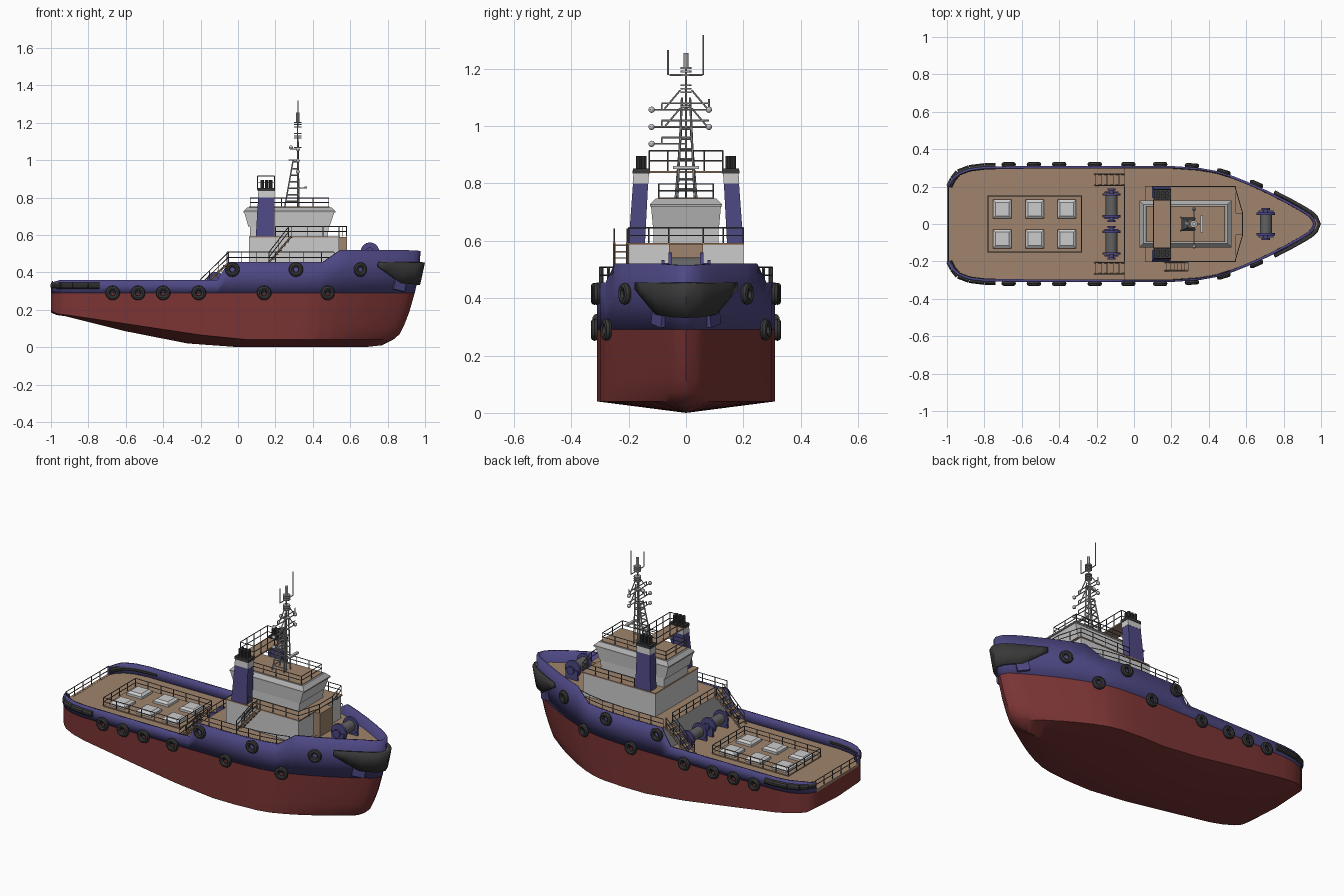
import bpy, bmesh, math
from mathutils import Vector, Matrix

if "Cube" in bpy.data.objects:
    bpy.data.objects.remove(bpy.data.objects["Cube"])

def material(name, rgb):
    m = bpy.data.materials.new(name)
    m.diffuse_color = (*rgb, 1)
    m.use_nodes = True
    m.node_tree.nodes["Principled BSDF"].inputs["Base Color"].default_value = m.diffuse_color
    return m

RED = material("red", (.2, .035, .035))
BLUE = material("blue", (.075, .065, .23))
DECK = material("deck_brown", (.35, .23, .15))
DARK = material("rubber", (.04, .04, .04))
STEEL = material("dark_steel", (.12, .12, .12))
GLASS = material("window_grey", (.42, .42, .42))

def finish(bm, name, mat=None, smooth=False):
    me = bpy.data.meshes.new(name)
    bm.to_mesh(me)
    bm.free()
    ob = bpy.data.objects.new(name, me)
    bpy.context.collection.objects.link(ob)
    if mat:
        me.materials.append(mat)
    if smooth:
        bpy.ops.object.select_all(action='DESELECT')
        ob.select_set(True)
        bpy.context.view_layer.objects.active = ob
        bpy.ops.object.shade_smooth_by_angle(angle=math.radians(30))
    return ob

def lerp(table, x):
    if x <= table[0][0]:
        return table[0][1]
    for (a, p), (b, q) in zip(table, table[1:]):
        if x <= b:
            return p + (q - p) * (x - a) / (b - a)
    return table[-1][1]

# Hull lines: half breadth, sheer, keel, chine, stem rake
BEAM = [(-1, .2), (-.98, .24), (-.94, .275), (-.88, .298), (-.8, .308), (-.5, .31), (.2, .31), (.35, .3),
        (.45, .283), (.55, .252), (.65, .213), (.75, .168), (.85, .118), (.92, .08), (.96, .056), (.985, .034), (1, 0)]
SHEER = [(-1, .345), (-.95, .36), (-.11, .36), (-.05, .455), (.46, .455), (.56, .52), (.9, .52), (1, .515)]
KEEL = [(-1, .185), (-.97, .172), (-.92, .165), (-.6, .085), (-.27, .02), (-.05, .004), (0, 0), (.9, 0), (1, .01)]
CHINE = [(-1, .195), (-.97, .178), (-.9, .17), (-.6, .125), (-.2, .065), (.05, .04), (1, .04)]
STEM = [(0, .74), (.02, .8), (.06, .86), (.15, .905), (.29, .945), (.45, .982), (.52, .975)]
US = sorted({u for t in (BEAM, SHEER, KEEL, CHINE) for u, _ in t})

def hull_pt(u, z, s, k=1.0, inset=0.0):
    x = u if u < .3 else .3 + (u - .3) * (lerp(STEM, z) - .3) / .7
    return Vector((x, s * k * max(lerp(BEAM, u) - inset, 0), z))

def around(us, f):
    # path from -y side round the bow to +y side
    left = [f(u, -1) for u in us]
    right = [f(u, 1) for u in reversed(us)]
    return left + (right[1:] if us[-1] == 1 else right)

def shell(name, us, rows, mat, thick=0, off=-1, cap=False):
    bm = bmesh.new()
    grid = [[bm.verts.new(p) for p in around(us, lambda u, s: hull_pt(u, fz(u), s, k))] for fz, k in rows]
    for a, b in zip(grid, grid[1:]):
        for i in range(len(a) - 1):
            bm.faces.new((a[i], a[i + 1], b[i + 1], b[i]))
    if cap:
        bm.faces.new([r[0] for r in grid] + [r[-1] for r in reversed(grid)])
    bmesh.ops.remove_doubles(bm, verts=bm.verts, dist=1e-5)
    ob = finish(bm, name, mat, True)
    if thick:
        m = ob.modifiers.new("thickness", 'SOLIDIFY')
        m.thickness, m.offset = thick, off
    return ob

def stack(name, secs, mat=None):
    # loft of rectangles (x0, x1, y0, y1, z)
    bm = bmesh.new()
    rings = [[bm.verts.new(p) for p in ((a, c, z), (b, c, z), (b, d, z), (a, d, z))] for a, b, c, d, z in secs]
    for p, q in zip(rings, rings[1:]):
        for i in range(4):
            j = (i + 1) % 4
            bm.faces.new((p[i], p[j], q[j], q[i]))
    bm.faces.new(rings[0])
    bm.faces.new(rings[-1])
    bmesh.ops.recalc_face_normals(bm, faces=bm.faces)
    return finish(bm, name, mat)

def box(name, x0, x1, y0, y1, z0, z1, mat=None):
    return stack(name, [(x0, x1, y0, y1, z0), (x0, x1, y0, y1, z1)], mat)

def bars(name, segs, r, mat=None, sides=6):
    bm = bmesh.new()
    for a, b in segs:
        a, b = Vector(a), Vector(b)
        d = b - a
        m = Matrix.Translation((a + b) / 2) @ d.to_track_quat('Z', 'Y').to_matrix().to_4x4()
        bmesh.ops.create_cone(bm, cap_ends=True, segments=sides, radius1=r, radius2=r, depth=d.length, matrix=m)
    return finish(bm, name, mat, sides > 8)

def rail(name, path, h, step=.08, r=.0025):
    segs, up = [], Vector((0, 0, h))
    path = [Vector(p) for p in path]
    for a, b in zip(path, path[1:]):
        segs += [(a + up, b + up), (a + up * .5, b + up * .5)]
        n = max(1, round((b - a).length / step))
        segs += [(a.lerp(b, i / n), a.lerp(b, i / n) + up) for i in range(n + 1)]
    bars(name, segs, r, STEEL)

def loop(x0, x1, y, z):
    return [(x0, -y, z), (x1, -y, z), (x1, y, z), (x0, y, z), (x0, -y, z)]

# Hull and bulwark
side = [(lambda u, f=f: lerp(CHINE, u) * (1 - f) + .29 * f, 1) for f in (0, .12, .3, .6, 1)]
shell("lower_hull", US, [(lambda u: lerp(KEEL, u), 0)] + side, RED, cap=True)
shell("bulwark", US, [(lambda u, f=f: .29 + (lerp(SHEER, u) - .29) * f, 1) for f in (0, .5, 1)], BLUE, .014)

# Decks and the wall at the deck step
def deck(name, us, z):
    bm = bmesh.new()
    bm.faces.new([bm.verts.new(p) for p in around(us, lambda u, s: hull_pt(u, z, s, 1, .004))])
    finish(bm, name, DECK)
deck("aft_deck", [u for u in US if u <= -.05], .302)
deck("fore_deck", [u for u in US if u >= -.05], .452)
box("deck_step_wall", -.05, -.04, -.3, .3, .3, .451, GLASS)
box("stern_sill", -1, -.985, -.2, .2, .285, .303, DECK)

# Rubber fenders at bow and stern
BOT = [(.76, .43), (.9, .345), (1, .335)]
fu = [.76, .8, .85, .9, .92, .96, .985, 1]
shell("bow_fender", fu, [(lambda u: lerp(BOT, u), 1), (lambda u: .5 * lerp(BOT, u) + .2275, 1), (lambda u: .455, 1)], DARK, .018, 1)
for s in (-1, 1):
    pts = [hull_pt(u, .328, s) + Vector((.012 if u < -.97 else 0, 0, 0)) for u in (-1, -.98, -.94, -.88, -.8, -.74)]
    bars("stern_fender", list(zip(pts, pts[1:])), .018, DARK, 10)

# Tyre fenders
for x, z in [(-.67, .29), (-.535, .29), (-.4, .29), (-.21, .29), (.14, .29), (.48, .29), (-.03, .415), (.31, .415), (.655, .415)]:
    u = x if x < .3 else .3 + (x - .3) * .7 / (lerp(STEM, z) - .3)
    slope = (lerp(BEAM, u + .03) - lerp(BEAM, u - .03)) / .06
    for s in (-1, 1):
        p = hull_pt(u, z, s) + Vector((0, s * .009, 0))
        bpy.ops.mesh.primitive_torus_add(major_segments=20, minor_segments=8, major_radius=.026, minor_radius=.013,
                                         location=p, rotation=(math.pi / 2, 0, math.atan(s * slope)))
        t = bpy.context.object
        t.name = "tyre_fender"
        t.data.materials.append(DARK)
        bpy.ops.object.shade_smooth_by_angle()

# Anchor pockets
for s in (-1, 1):
    a, b = hull_pt(.87, .345, s), hull_pt(.93, .345, s)
    o = box("anchor_pocket", -.035, .035, -.012, .012, -.042, .042, BLUE)
    o.location = (a + b) / 2
    o.rotation_euler = (0, .2, math.atan2(b.y - a.y, b.x - a.x))

# Hatch area with six hatches
box("hatch_platform", -.78, -.28, -.15, .15, .3, .308, DECK)
rail("hatch_rail", loop(-.78, -.28, .15, .305), .05)
for x in (-.705, -.53, -.36):
    for y in (-.08, .08):
        stack("hatch", [(x - e, x + e, y - e, y + e, z) for e, z in ((.05, .305), (.05, .322), (.036, .332))])

# Winches
def winch(name, x, y, z, half, r):
    def rod(part, y0, y1, rad, mat):
        bars(name + part, [((x, y + y0, z), (x, y + y1, z))], rad, mat, 20)
    rod("_drum", -half, half, r * .65, STEEL)
    rod("_axle", -half * 1.55, half * 1.55, r * .25, BLUE)
    for s in (-1, 1):
        rod("_flange", s * half - .006, s * half + .006, r, BLUE)
        rod("_warping_end", s * half * 1.35, s * half * 1.55, r * .45, BLUE)
        box(name + "_stand", x - r * .8, x + r * .8, y + s * half * 1.2 - .005, y + s * half * 1.2 + .005, z - r * 1.15, z, BLUE)
for y in (-.1, .1):
    winch("tow_winch", -.12, y, .355, .058, .048)
winch("anchor_winch", .705, 0, .51, .055, .05)

# Deckhouse and wheelhouse
box("deckhouse", .06, .54, -.2, .2, .45, .585)
box("deckhouse_roof", .06, .545, -.203, .203, .585, .592, DECK)
box("front_step", .54, .583, -.06, .06, .452, .588, DECK)
stack("wheelhouse_base", [(.065, .48, -.113, .113, .59), (.065, .485, -.113, .113, .645)])
stack("wheelhouse_windows", [(.055, .49, -.115, .115, .645), (.033, .515, -.122, .122, .722)])
stack("wheelhouse_roof_edge", [(.03, .522, -.125, .125, .72), (.03, .522, -.125, .125, .727), (.05, .5, -.105, .105, .748)], GLASS)
box("wheelhouse_roof", .06, .49, -.097, .097, .746, .751, DECK)

# Funnels with caps and exhaust pipes
def funnel_sec(z, s, g=0):
    t = (z - .59) / .25
    a, b = .143 - .013 * t - g, .2 - .018 * t + g
    return (.095 + .015 * t - g, .195 + g, min(s * a, s * b), max(s * a, s * b), z)
for s in (-1, 1):
    stack("funnel", [funnel_sec(.585, s), funnel_sec(.8, s)], BLUE)
    stack("funnel_band", [funnel_sec(.8, s, .001), funnel_sec(.835, s, .001)])
    stack("funnel_cap", [funnel_sec(.835, s, .004), funnel_sec(.852, s, .004)], DARK)
    bars("exhaust_pipes", [((x, s * y, .85), (x, s * y, .895)) for x in (.13, .153, .176) for y in (.147, .165)], .01, DARK, 10)
box("funnel_bridge", .105, .195, -.135, .135, .836, .844, DECK)
rail("bridge_rail", loop(.105, .195, .128, .844), .07, .06)

# Railings
for s in (-1, 1):
    edge = [hull_pt(u, .453, s, 1, .01) for u in (-.06, .1, .2, .35, .45, .52)]
    rail("side_rail", edge, .055)
    rail("step_rail", [(-.05, s * .2, .45), (-.05, 0, .45)], .055)
    # stairs from the aft deck
    for i in range(5):
        box("aft_stair_tread", -.205 + .031 * i, -.175 + .031 * i, s * .237 - .03, s * .237 + .03, .32 + .028 * i, .326 + .028 * i, DECK)
    for y in (.207, .267):
        bars("aft_stair_stringer", [((-.21, s * y, .305), (-.05, s * y, .452))], .005, DECK)
        rail("aft_stair_rail", [(-.2, s * y, .31), (-.055, s * y, .452)], .052, .07)
rail("stern_rail", [(-.992, -.2, .302), (-.992, .2, .302)], .05)
rail("deckhouse_rail", [(.2, -.2, .592), (.54, -.2, .592), (.58, -.06, .592), (.58, .06, .592), (.54, .2, .592), (.2, .2, .592)], .053)
rail("roof_rail", loop(.065, .485, .095, .75), .048)

# Ladder stair to the deckhouse roof
for i in range(6):
    x, z = .175 + .019 * i, .47 + .0225 * i
    box("house_stair_tread", x, x + .022, -.25, -.205, z, z + .005, DECK)
for y in (-.25, -.205):
    bars("house_stair_stringer", [((.165, y, .453), (.285, y, .592))], .005, DECK)
    rail("house_stair_rail", [(.165, y, .455), (.27, y, .59)], .052, .08)

# Mast: tripod lattice, spars, lamps and aerials
segs = [((.318, 0, .75), (.318, 0, 1.2))]
for s in (-1, 1):
    segs += [((.25, s * .036, .75), (.295, s * .016, 1.0)), ((.325, s * .03, .75), (.322, s * .014, 1.1))]
for i in range(7):
    z, t = .78 + .035 * i, (.03 + .035 * i) / .25
    x, y = .25 + .045 * t, .036 - .02 * t
    segs += [((x, -y, z), (x, y, z)), ((x, -y, z), (.322, -y, z)), ((x, y, z), (.322, y, z))]
bars("mast_lattice", segs, .004, GLASS)
spars, lamps = [], []
for z, y0, y1 in ((.938, -.12, 0), (.997, -.12, .08), (1.057, -.12, .08)):
    spars += [((.32, y0, z), (.32, y1, z)), ((.32, -.085, z + .022), (.32, max(y1, .02), z + .022)), ((.32, -.085, z), (.32, -.085, z + .022))]
    lamps += [(.32, y, z) for y in (y0, y1) if y]
for s in (-1, 1):
    spars += [((.32, s * .075, z), (.32, s * .02, z + .065)) for z in (.997, 1.06)]
    spars += [((.32, 0, 1.178), (.32, s * .058, 1.178))]
spars += [((.32, .08, 1.057), (.32, .08, 1.095)), ((.32, -.063, 1.178), (.32, -.063, 1.265)), ((.32, .06, 1.178), (.32, .06, 1.318)),
          ((.27, 0, 1.0), (.325, 0, 1.0)), ((.285, 0, 1.06), (.325, 0, 1.06)), ((.32, 0, .85), (.37, 0, .85))]
bars("mast_spars", spars, .003, GLASS)
bm = bmesh.new()
for p in lamps + [(.283, 0, 1.068)]:
    bmesh.ops.create_uvsphere(bm, u_segments=10, v_segments=6, radius=.011, matrix=Matrix.Translation(p))
finish(bm, "mast_lamps", None, True)
bars("mast_discs", [((.32, 0, z), (.32, 0, z + .006)) for z in (1.065, 1.115, 1.127, 1.139, 1.175, 1.187, 1.199)], .02, GLASS, 12)
bars("mast_top_lamp", [((.32, 0, 1.2), (.32, 0, 1.255))], .009, None, 12)
box("radar_scanner", .355, .37, -.045, .045, .85, .86)
